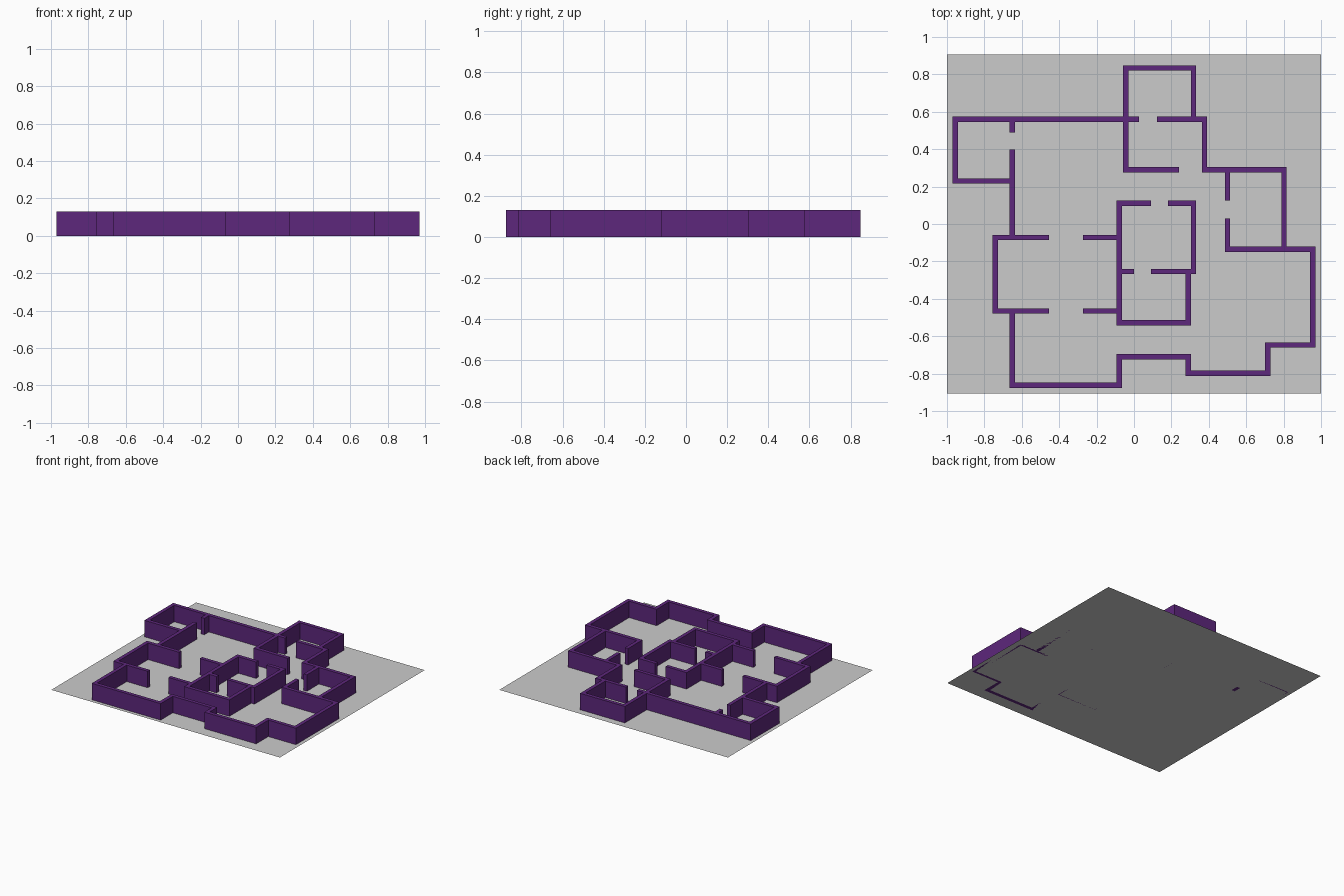
import bpy, bmesh
from mathutils import Vector

if "Cube" in bpy.data.objects:
    bpy.data.objects.remove(bpy.data.objects["Cube"])

HEIGHT, HALF = 0.13, 0.0145

purple = bpy.data.materials.new("wall_purple")
purple.diffuse_color = (0.11, 0.02, 0.2, 1)
purple.use_nodes = True
purple.node_tree.nodes["Principled BSDF"].inputs["Base Color"].default_value = purple.diffuse_color


def finish(name, bm, mat=None):
    bmesh.ops.recalc_face_normals(bm, faces=bm.faces[:])
    me = bpy.data.meshes.new(name)
    bm.to_mesh(me)
    bm.free()
    ob = bpy.data.objects.new(name, me)
    bpy.context.collection.objects.link(ob)
    if mat:
        me.materials.append(mat)
    return ob


def wall(name, start, axis, *stops):
    """Mitred wall along a right-angled path; stops alternate between x and y."""
    pts = [Vector(start)]
    a = "xy".index(axis)
    for s in stops:
        p = pts[-1].copy()
        p[a] = s
        pts.append(p)
        a = 1 - a
    dirs = [(q - p).normalized() for p, q in zip(pts, pts[1:])]
    normals = [Vector((-d.y, d.x)) for d in dirs]
    bm = bmesh.new()
    rings = []
    for i, p in enumerate(pts):
        if i == 0:
            n = normals[0]
        elif i == len(pts) - 1:
            n = normals[-1]
        else:
            n = normals[i - 1] + normals[i]
        l, r = p + n * HALF, p - n * HALF
        rings.append([bm.verts.new((c.x, c.y, z)) for c, z in
                      ((l, 0), (r, 0), (r, HEIGHT), (l, HEIGHT))])
    for A, B in zip(rings, rings[1:]):
        for k in range(4):
            j = (k + 1) % 4
            bm.faces.new((A[k], A[j], B[j], B[k]))
    bm.faces.new(rings[0])
    bm.faces.new(rings[-1])
    return finish(name, bm, purple)


# Floor sheet
bm = bmesh.new()
bm.faces.new([bm.verts.new((x, y, 0)) for x, y in
              ((-1, -.905), (1, -.905), (1, .905), (-1, .905))])
finish("floor", bm)

# North rooms
wall("north_room", (.318, .561), "y", .834, -.045, .291, .241)
wall("north_east_wall", (.123, .561), "x", .377, .291, .802, -.134)
wall("north_west_room", (.027, .561), "x", -.955, .23, -.652)

# West side
wall("west_door_stub", (-.652, .561), "y", .489)
wall("west_wall", (-.652, .398), "y", -.072)
wall("west_bay", (-.455, -.072), "x", -.741, -.465, -.455)

# East room and the long southern boundary
wall("east_door_stub", (.5, .291), "y", .126)
wall("south_boundary", (.5, .029), "y", -.134, .955, -.647, .714, -.799,
     .289, -.709, -.078, -.861, -.652, -.465)

# Central rooms
wall("core_west_wall", (.091, .11), "x", -.078, -.527, .289, -.254)
wall("core_east_wall", (.182, .11), "x", .318, -.254, .091)
wall("core_door_stub", (-.078, -.254), "x", 0)
for side, y in (("north", -.072), ("south", -.465)):
    wall("bay_stub_" + side, (-.078, y), "x", -.273)
